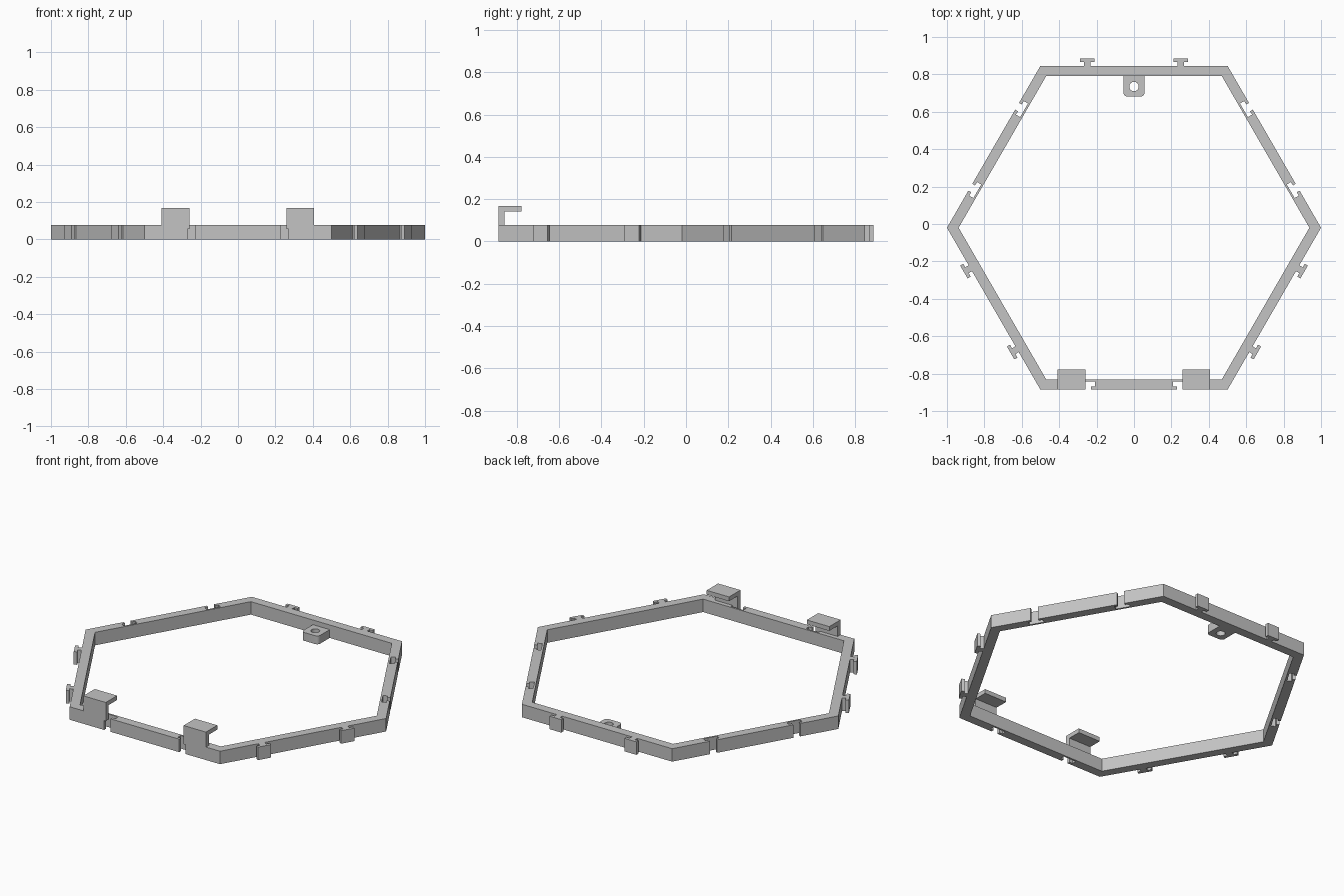
import bpy, bmesh
from math import sin, cos, pi, radians, sqrt
from mathutils import Matrix, Vector

cube = bpy.data.objects.get("Cube")
if cube:
    bpy.data.objects.remove(cube, do_unlink=True)

grey = bpy.data.materials.new("plain grey")
grey.use_nodes = True
grey.diffuse_color = (0.55, 0.55, 0.55, 1)
grey.node_tree.nodes["Principled BSDF"].inputs["Base Color"].default_value = (0.55, 0.55, 0.55, 1)


def prism(name, polygons, depth, matrix=Matrix()):
    """Join flat polygons that share edges and extrude them along local z."""
    bm = bmesh.new()
    for poly in polygons:
        bm.faces.new([bm.verts.new((p[0], p[1], 0)) for p in poly])
    bmesh.ops.remove_doubles(bm, verts=bm.verts, dist=1e-5)
    grown = bmesh.ops.extrude_face_region(bm, geom=bm.faces[:], use_keep_orig=True)
    moved = [g for g in grown["geom"] if isinstance(g, bmesh.types.BMVert)]
    bmesh.ops.translate(bm, verts=moved, vec=(0, 0, depth))
    bmesh.ops.recalc_face_normals(bm, faces=bm.faces)
    mesh = bpy.data.meshes.new(name)
    bm.to_mesh(mesh)
    bm.free()
    mesh.materials.append(grey)
    obj = bpy.data.objects.new(name, mesh)
    obj.matrix_world = matrix
    bpy.context.collection.objects.link(obj)
    return obj


HEIGHT, WALL, CENTRE_Y = 0.078, 0.054, -0.02
APOTHEM = sqrt(3) / 2
INNER = (APOTHEM - WALL) / sqrt(3)      # half length of an inner side

# Half outlines of the connectors: (distance from middle, offset from the side)
TAB = [(0.018, 0), (0.018, 0.021), (0.04, 0.021), (0.04, 0.04)]
SLOT = [(0.021, 0), (0.021, -0.017), (0.042, -0.017), (0.042, -0.043)]


def ring_side(index):
    angle = radians(30 + 60 * index)
    normal = Vector((cos(angle), sin(angle)))
    along = Vector((-sin(angle), cos(angle)))
    half = TAB if index % 2 else SLOT
    outline = [(-0.5, 0)]
    for middle in (-0.25, 0.25):
        outline += [(middle - s, d) for s, d in half]
        outline += [(middle + s, d) for s, d in reversed(half)]
    outline += [(0.5, 0), (INNER, -WALL), (-INNER, -WALL)]
    return [along * s + normal * (APOTHEM + d) for s, d in outline]


# Hexagonal frame with alternating tab and slot sides
prism("hexagon_frame", [ring_side(i) for i in range(6)], HEIGHT,
      Matrix.Translation((0, CENTRE_Y, 0)))


# Rounded lug with a round hole inside the back side
def lug_half(side):
    width, near, far, hole_y, hole_r, corner = 0.056, 0.682, 0.794, 0.735, 0.025, 0.02
    pts = [(hole_r * sin(pi * i / 12), hole_y + hole_r * cos(pi * i / 12)) for i in range(13)]
    pts.append((0, near))
    for i in range(6):
        a = pi / 2 * i / 5
        pts.append((width - corner + corner * sin(a), near + corner - corner * cos(a)))
    pts += [(width, far), (0, far)]
    return [(side * x, y) for x, y in pts]


lug = prism("mounting_lug", [lug_half(1), lug_half(-1)], 0.05)
bpy.context.view_layer.objects.active = lug
lug.select_set(True)
bpy.ops.object.shade_smooth_by_angle(angle=radians(35))

# Hooked clips standing on the front side
front = CENTRE_Y - APOTHEM
hook = [(front, 0.056), (front + 0.028, 0.056), (front + 0.028, 0.142),
        (front + 0.108, 0.142), (front + 0.108, 0.168), (front, 0.168)]
upright = Matrix(((0, 0, 1, 0), (1, 0, 0, 0), (0, 1, 0, 0), (0, 0, 0, 1)))
for name, start in (("right_clip", -0.409), ("left_clip", 0.258)):
    prism(name, [hook], 0.149, Matrix.Translation((start, 0, 0)) @ upright)
